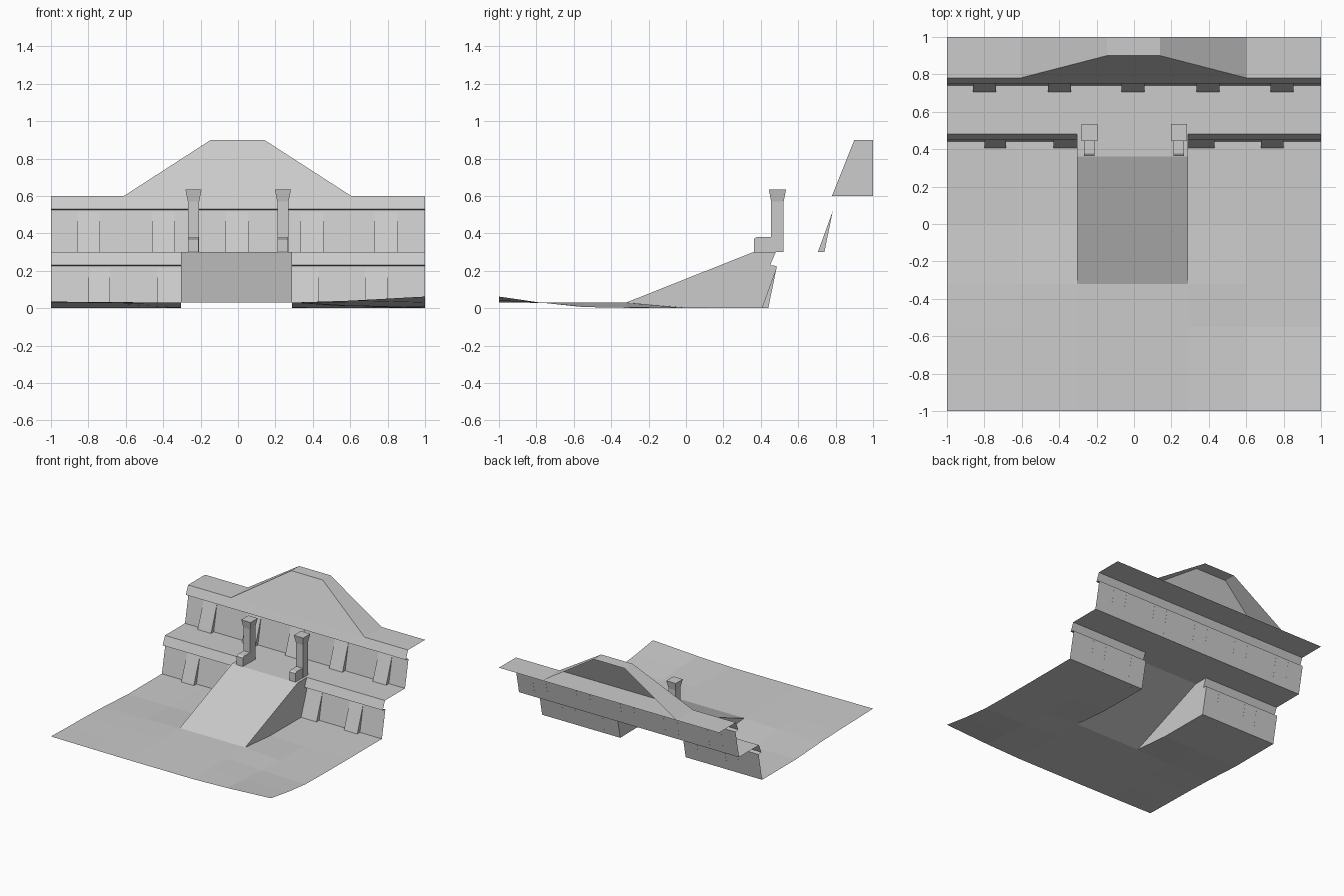
import bpy

if "Cube" in bpy.data.objects:
    bpy.data.objects.remove(bpy.data.objects["Cube"])


def make(name, verts, faces):
    mesh = bpy.data.meshes.new(name)
    mesh.from_pydata(verts, [], faces)
    mesh.update()
    obj = bpy.data.objects.new(name, mesh)
    bpy.context.collection.objects.link(obj)
    return obj


def strip(name, profile, x0, x1):
    """Open sheet: a (y, z) profile, front to back, swept along x."""
    verts = [(x, y, z) for y, z in profile for x in (x0, x1)]
    faces = [(2*i, 2*i+1, 2*i+3, 2*i+2) for i in range(len(profile) - 1)]
    return make(name, verts, faces)


def loft(name, rings):
    """Closed solid through rectangles (x0, x1, y0, y1, z), bottom to top."""
    verts = []
    for x0, x1, y0, y1, z in rings:
        verts += [(x0, y0, z), (x1, y0, z), (x1, y1, z), (x0, y1, z)]
    faces = [(3, 2, 1, 0)]
    for r in range(len(rings) - 1):
        for k in range(4):
            a, b = 4*r + k, 4*r + (k + 1) % 4
            faces.append((a, b, b + 4, a + 4))
    n = len(verts)
    faces.append((n-4, n-3, n-2, n-1))
    return make(name, verts, faces)


def buttress(x0, x1, y, z):
    """Wedge leaning on the wall whose foot is at (y, z)."""
    verts = [(x, y + dy, z + dz) for x in (x0, x1)
             for dy, dz in ((-0.035, 0), (0.045, 0.22), (0, 0))]
    make("wall_buttress", verts, [(0, 3, 4, 1), (0, 1, 2), (3, 5, 4)])


RL, RR = -0.305, 0.29          # ramp sides
wall = [(0, 0), (0.045, 0.225), (0.01, 0.23), (0.04, 0.30)]
lower = [(0.44 + y, z) for y, z in wall]
upper = [(0.74 + y, 0.3 + z) for y, z in wall]

# uneven ground, left open below the ramp
xs = [-1, -0.62, RL, RR, 0.6, 1]
ys = [-1, -0.78, -0.55, -0.32, 0, 0.44]
heights = [
    [.035, .032, .03, .03, .04, .062],
    [.030, .028, .03, .03, .03, .030],
    [.026, .024, .03, .03, .012, .006],
    [.018, .020, .03, .03, .008, .002],
    [0, 0, .003, .003, 0, 0],
    [0, 0, 0, 0, 0, 0]]
verts = [(x, y, heights[j][i]) for j, y in enumerate(ys) for i, x in enumerate(xs)]
faces = [(6*j+i, 6*j+i+1, 6*j+i+7, 6*j+i+6) for j in range(5) for i in range(5)
         if not (i == 2 and j >= 3)]
make("ground", verts, faces)

# terraced walls with overhanging lips
strip("lower_wall_left", lower + [(0.74, 0.3)], -1, RL)
strip("lower_wall_right", lower + [(0.74, 0.3)], RR, 1)
strip("upper_wall", upper + [(1, 0.6)], -1, 1)

# ramp and its upright sides
strip("ramp", [(-0.32, 0.03), (0.36, 0.3), (0.48, 0.3), (0.74, 0.3)], RL, RR)
side = [(-0.32, 0.03), (0, 0.003)] + lower + [(0.36, 0.3)]
for name, x, step in (("ramp_side_right", RR, 1), ("ramp_side_left", RL, -1)):
    make(name, [(x, y, z) for y, z in side], [tuple(range(len(side)))[::step]])

# buttresses along both walls
for x0, x1 in ((-0.80, -0.685), (-0.43, RL), (RR, 0.43), (0.68, 0.80)):
    buttress(x0, x1, 0.44, 0)
for c in (-0.80, -0.398, -0.005, 0.395, 0.792):
    buttress(c - 0.061, c + 0.061, 0.74, 0.3)

# hill on the top terrace, open at the back
hill = [(-0.61, 0.78, 0.6), (-0.145, 0.9, 0.9), (0.14, 0.9, 0.9), (0.605, 0.78, 0.6)]
make("hill", hill + [(x, 1, z) for x, y, z in hill],
     [(3, 2, 1, 0), (0, 1, 5, 4), (1, 2, 6, 5), (2, 3, 7, 6)])

# flared posts with a foot block at the head of the ramp
for c in (-0.238, 0.24):
    loft("post", [(c-.03, c+.03, .455, .522, .30), (c-.03, c+.03, .455, .522, .57),
                  (c-.043, c+.043, .443, .535, .635)])
    loft("post_foot", [(c-.028, c+.028, .363, .456, .30), (c-.028, c+.028, .363, .456, .37),
                       (c-.028, c+.028, .378, .456, .38)])
